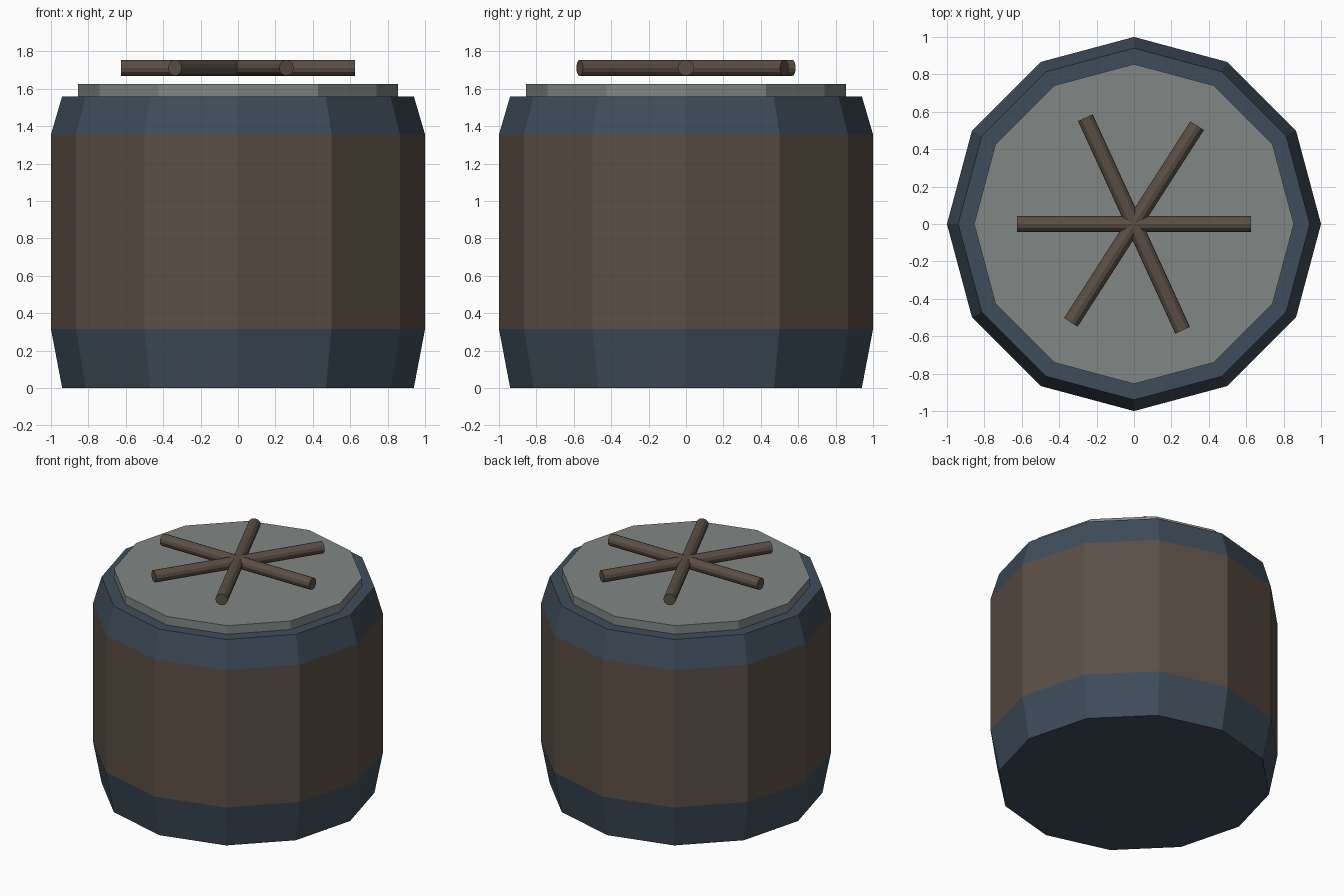
import bpy
import bmesh
from math import cos, sin, pi

if "Cube" in bpy.data.objects:
    bpy.data.objects.remove(bpy.data.objects["Cube"])

SIDES = 12


def material(name, rgb):
    m = bpy.data.materials.new(name)
    m.diffuse_color = (*rgb, 1)
    m.use_nodes = True
    m.node_tree.nodes["Principled BSDF"].inputs["Base Color"].default_value = m.diffuse_color
    return m


wood = material("dark_wood", (0.105, 0.078, 0.058))
iron = material("blue_iron", (0.048, 0.073, 0.102))
stone = material("grey_lid", (0.22, 0.24, 0.23))


def add_object(name, bm, mats):
    bmesh.ops.recalc_face_normals(bm, faces=bm.faces)
    mesh = bpy.data.meshes.new(name)
    bm.to_mesh(mesh)
    bm.free()
    for m in mats:
        mesh.materials.append(m)
    ob = bpy.data.objects.new(name, mesh)
    bpy.context.collection.objects.link(ob)
    return ob


def stacked_rings(name, profile, mats, bands):
    """Capped solid from (radius, z) rings; bands gives the material of each band."""
    bm = bmesh.new()
    rings = [[bm.verts.new((r * cos(2 * pi * i / SIDES), r * sin(2 * pi * i / SIDES), z))
              for i in range(SIDES)] for r, z in profile]
    for low, high, mat in zip(rings, rings[1:], bands):
        for i in range(SIDES):
            j = (i + 1) % SIDES
            bm.faces.new((low[i], low[j], high[j], high[i])).material_index = mat
    bm.faces.new(rings[0]).material_index = bands[0]
    bm.faces.new(rings[-1]).material_index = bands[-1]
    return add_object(name, bm, mats)


# Barrel body with tapered metal bands at the bottom and top
stacked_rings("barrel_body", [(0.94, 0), (1, 0.315), (1, 1.355), (0.94, 1.56)],
              [iron, wood], [0, 1, 0])

# Lid disc
stacked_rings("lid", [(0.855, 1.56), (0.855, 1.625)], [stone], [0])

# Three crossed rods floating above the lid, one radian apart
for i in range(3):
    bm = bmesh.new()
    bmesh.ops.create_cone(bm, cap_ends=True, segments=12, radius1=0.043,
                          radius2=0.043, depth=1.25)
    rod = add_object(f"rod_{i + 1}", bm, [wood])
    rod.location.z = 1.712
    rod.rotation_euler = (0, pi / 2, i)
